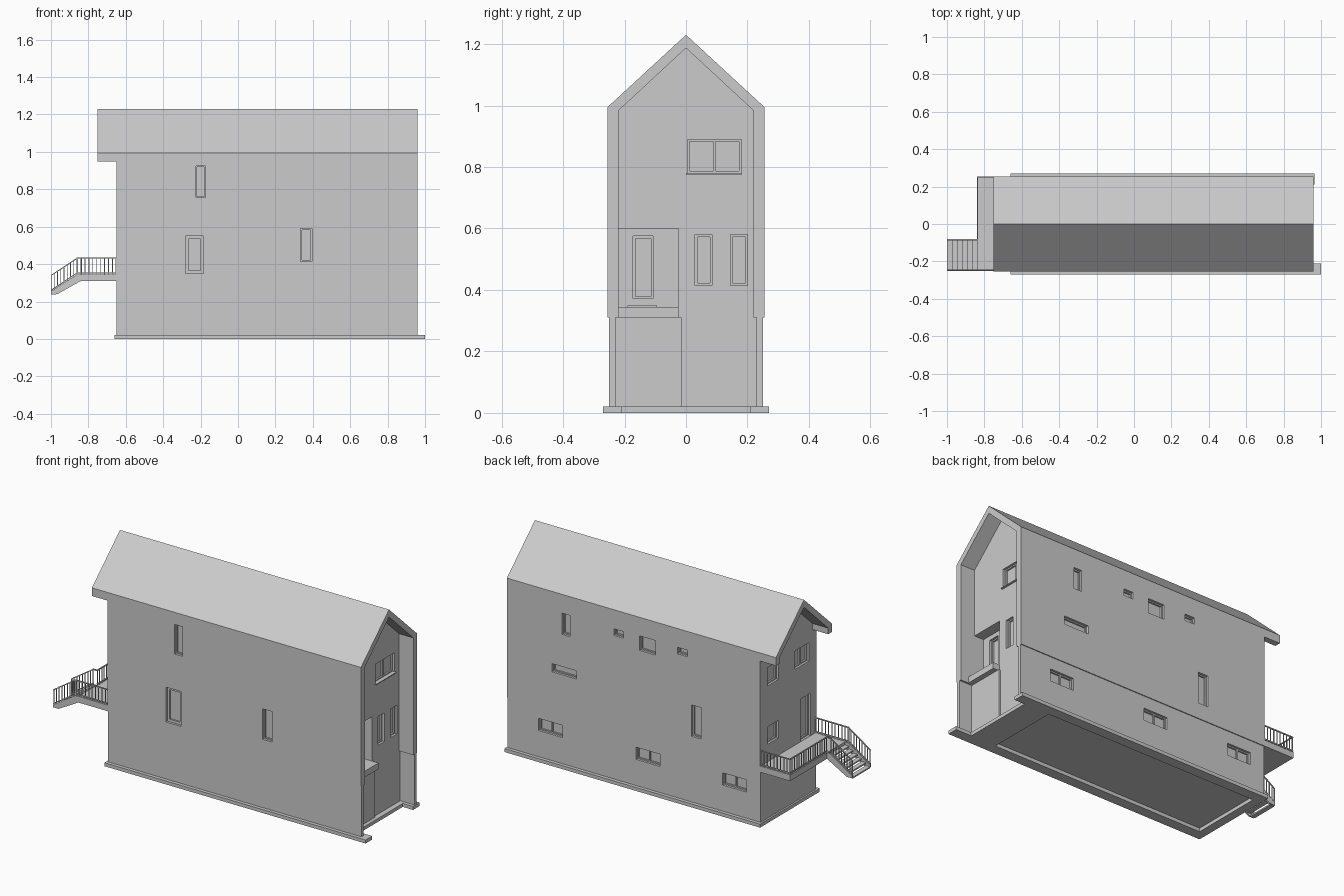
import bpy, bmesh
from math import floor
from mathutils import Vector

if "Cube" in bpy.data.objects:
    bpy.data.objects.remove(bpy.data.objects["Cube"])


def finish(name, bm):
    bmesh.ops.recalc_face_normals(bm, faces=bm.faces)
    me = bpy.data.meshes.new(name)
    bm.to_mesh(me)
    bm.free()
    ob = bpy.data.objects.new(name, me)
    bpy.context.collection.objects.link(ob)
    return ob


def add_prism(bm, pts, axis, a, b):
    """Extrude a 2D profile along x (points are y,z) or y (points are x,z)."""
    place = (lambda p, t: (t, p[0], p[1])) if axis == 'x' else (lambda p, t: (p[0], t, p[1]))
    va = [bm.verts.new(place(p, a)) for p in pts]
    vb = [bm.verts.new(place(p, b)) for p in pts]
    bm.faces.new(va)
    bm.faces.new(vb[::-1])
    n = len(pts)
    for i in range(n):
        j = (i + 1) % n
        bm.faces.new((va[i], vb[i], vb[j], va[j]))


def prism(name, pts, axis, a, b):
    bm = bmesh.new()
    add_prism(bm, pts, axis, a, b)
    return finish(name, bm)


def boxes(name, items):
    """One object from (x0, x1, y0, y1, z0, z1) boxes."""
    bm = bmesh.new()
    for x0, x1, y0, y1, z0, z1 in items:
        add_prism(bm, [(x0, z0), (x1, z0), (x1, z1), (x0, z1)], 'y', y0, y1)
    return finish(name, bm)


def carve(target, cutter):
    mod = target.modifiers.new("cut", 'BOOLEAN')
    mod.operation = 'DIFFERENCE'
    mod.solver = 'EXACT'
    mod.object = cutter
    bpy.context.view_layer.objects.active = target
    bpy.ops.object.modifier_apply(modifier=mod.name)
    bpy.data.objects.remove(cutter, do_unlink=True)


# Storeys
YW, EAVE, RIDGE, FLOOR, BACK, FRONT, INNER = 0.255, 0.995, 1.23, 0.31, -0.65, 0.96, 0.87
upper = prism("upper_storeys", [(-YW, FLOOR), (YW, FLOOR), (YW, EAVE), (0, RIDGE), (-YW, EAVE)],
              'x', BACK, FRONT)
lower = boxes("lower_storey", [(BACK, FRONT, -0.25, 0.25, 0.02, FLOOR)])

# Front porch recess and entry alcove
carve(upper, prism("cutter", [(-0.22, 0.2), (0.22, 0.2), (0.22, 0.983), (0, 1.187), (-0.22, 0.983)],
                   'x', INNER, 1.1))
carve(lower, boxes("cutter", [(INNER, 1.1, -0.23, 0.23, -0.1, 0.4)]))
carve(upper, boxes("cutter", [(0.81, 0.9, -0.22, -0.025, 0.345, 0.6)]))

# Rear roof overhang
prism("roof_overhang", [(-YW, 0.948), (-YW, EAVE), (0, RIDGE), (YW, EAVE), (YW, 0.948),
                        (0.22, 0.948), (0.22, 0.983), (0, 1.187), (-0.22, 0.983), (-0.22, 0.948)],
      'x', -0.75, BACK)

# Footing ring, open in the middle
boxes("footing", [(-0.66, 1.0, -0.27, -0.21, 0, 0.02), (-0.66, 0.965, 0.21, 0.27, 0, 0.02),
                  (-0.66, -0.61, -0.21, 0.21, 0, 0.02), (0.74, 0.90, -0.21, 0.21, 0, 0.02)])
boxes("garage_panel", [(INNER, 0.88, -0.23, -0.015, 0.02, FLOOR)])
boxes("entry_slab", [(INNER, 0.91, -0.22, -0.025, FLOOR, 0.345)])


def opening(name, body, axis, wall, sign, u0, u1, z0, z1, panes=1, depth=0.022, bar=0.007):
    """Recessed window or door with a frame and mullions, on a wall at the given x or y."""
    def slab(ua, ub, za, zb, d0, d1):
        d = sorted((wall - sign * d0, wall - sign * d1))
        return (d[0], d[1], ua, ub, za, zb) if axis == 'x' else (ua, ub, d[0], d[1], za, zb)
    carve(body, boxes("cutter", [slab(u0, u1, z0, z1, -0.02, depth)]))
    front = depth - 0.009
    parts = [slab(u0, u1, z0, z0 + bar, front, depth), slab(u0, u1, z1 - bar, z1, front, depth)]
    for i in range(panes + 1):
        u = u0 + (u1 - u0 - bar) * i / panes
        parts.append(slab(u, u + bar, z0 + bar, z1 - bar, front, depth))
    boxes(name, parts)


# Windows on the +y side
for i, (a, b, c, d, n) in enumerate([
        (0.56, 0.61, 0.765, 0.887, 1), (0.22, 0.28, 0.847, 0.885, 1), (0.015, 0.117, 0.805, 0.888, 1),
        (-0.187, -0.124, 0.85, 0.887, 1), (0.516, 0.674, 0.533, 0.58, 1),
        (-0.275, -0.212, 0.40, 0.58, 1)]):
    opening(f"far_window_{i + 1}", upper, 'y', YW, 1, a, b, c, d, n)
for i, (a, b) in enumerate([(0.61, 0.763), (-0.01, 0.142), (-0.56, -0.408)]):
    opening(f"basement_window_{i + 1}", lower, 'y', 0.25, 1, a, b, 0.17, 0.24, 2)

# Windows on the -y side
opening("near_window_large", upper, 'y', -YW, -1, -0.28, -0.185, 0.35, 0.55, bar=0.015)
opening("near_window_narrow", upper, 'y', -YW, -1, 0.335, 0.395, 0.415, 0.59)
opening("near_window_upper", upper, 'y', -YW, -1, -0.225, -0.175, 0.755, 0.925)

# Rear wall windows and deck door
opening("rear_window_upper_single", upper, 'x', BACK, -1, 0.09, 0.19, 0.78, 0.885)
opening("rear_window_upper_double", upper, 'x', BACK, -1, -0.19, -0.06, 0.78, 0.885, 2)
opening("rear_window_lower", upper, 'x', BACK, -1, 0.09, 0.19, 0.445, 0.545)
opening("rear_door", upper, 'x', BACK, -1, -0.2, -0.11, 0.347, 0.59)

# Front wall windows and entry door
opening("front_window_upper", upper, 'x', INNER, 1, 0.005, 0.18, 0.78, 0.89, 2)
opening("front_window_left", upper, 'x', INNER, 1, 0.03, 0.085, 0.415, 0.58)
opening("front_window_right", upper, 'x', INNER, 1, 0.145, 0.2, 0.415, 0.58)
opening("entry_door", upper, 'x', 0.81, 1, -0.172, -0.107, 0.372, 0.575)
boxes("front_sill", [(INNER, 0.88, 0.0, 0.182, 0.775, 0.78)])
boxes("entry_step", [(0.81, 0.84, -0.19, -0.095, 0.345, 0.35)])

# Rear deck and stair
DECK, SX, SY0, SY1 = 0.345, -0.84, -0.25, -0.08
boxes("deck", [(SX, BACK, SY0, YW, FLOOR, DECK)])
for side, y in (("near", SY0), ("far", SY1 - 0.008)):
    prism(f"stair_stringer_{side}", [(SX, 0.31), (SX, 0.345), (-0.86, 0.345), (-1.0, 0.255),
                                     (-1.0, 0.24), (-0.965, 0.24)], 'y', y, y + 0.008)
STEPS = 6
run, rise = 0.16 / STEPS, 0.1 / STEPS
boxes("stair_treads", [(SX - run * (i + 1), SX - run * i, SY0 + 0.008, SY1 - 0.008,
                        DECK - rise * (i + 1) - 0.008, DECK - rise * (i + 1)) for i in range(STEPS)])


def railing(name, p, q, height=0.09, r=0.002):
    """Sloped or level handrail with bottom rail and balusters between two foot points."""
    p, q = Vector(p), Vector(q)
    axis = 'y' if abs(q.x - p.x) > abs(q.y - p.y) else 'x'
    bm = bmesh.new()
    k = 0 if axis == 'y' else 1
    t = p.y if axis == 'y' else p.x
    for h in (0.008, height - 0.003):
        add_prism(bm, [(p[k], p.z + h - 0.003), (q[k], q.z + h - 0.003),
                       (q[k], q.z + h + 0.003), (p[k], p.z + h + 0.003)], axis, t - 0.003, t + 0.003)
    n = max(2, floor((q - p).length / 0.02))
    for i in range(n + 1):
        c = p.lerp(q, i / n)
        u = min(max(c[k], min(p[k], q[k]) + r), max(p[k], q[k]) - r)
        add_prism(bm, [(u - r, c.z), (u + r, c.z), (u + r, c.z + height), (u - r, c.z + height)],
                  axis, t - r, t + r)
    finish(name, bm)


YN, YF = SY0 + 0.004, SY1 - 0.004
railing("deck_railing_near", (BACK, YN, DECK), (-0.86, YN, DECK))
railing("deck_railing_far", (BACK, YW - 0.004, DECK), (SX, YW - 0.004, DECK))
railing("deck_railing_rear", (SX + 0.004, YW - 0.004, DECK), (SX + 0.004, YF, DECK))
railing("stair_railing_near", (-0.86, YN, DECK), (-1.0, YN, 0.252))
railing("stair_railing_far", (-0.86, YF, DECK), (-1.0, YF, 0.252))
boxes("stair_railing_link", [(-0.86, SX + 0.004, YF - 0.003, YF + 0.003, DECK + 0.084, DECK + 0.09)])
